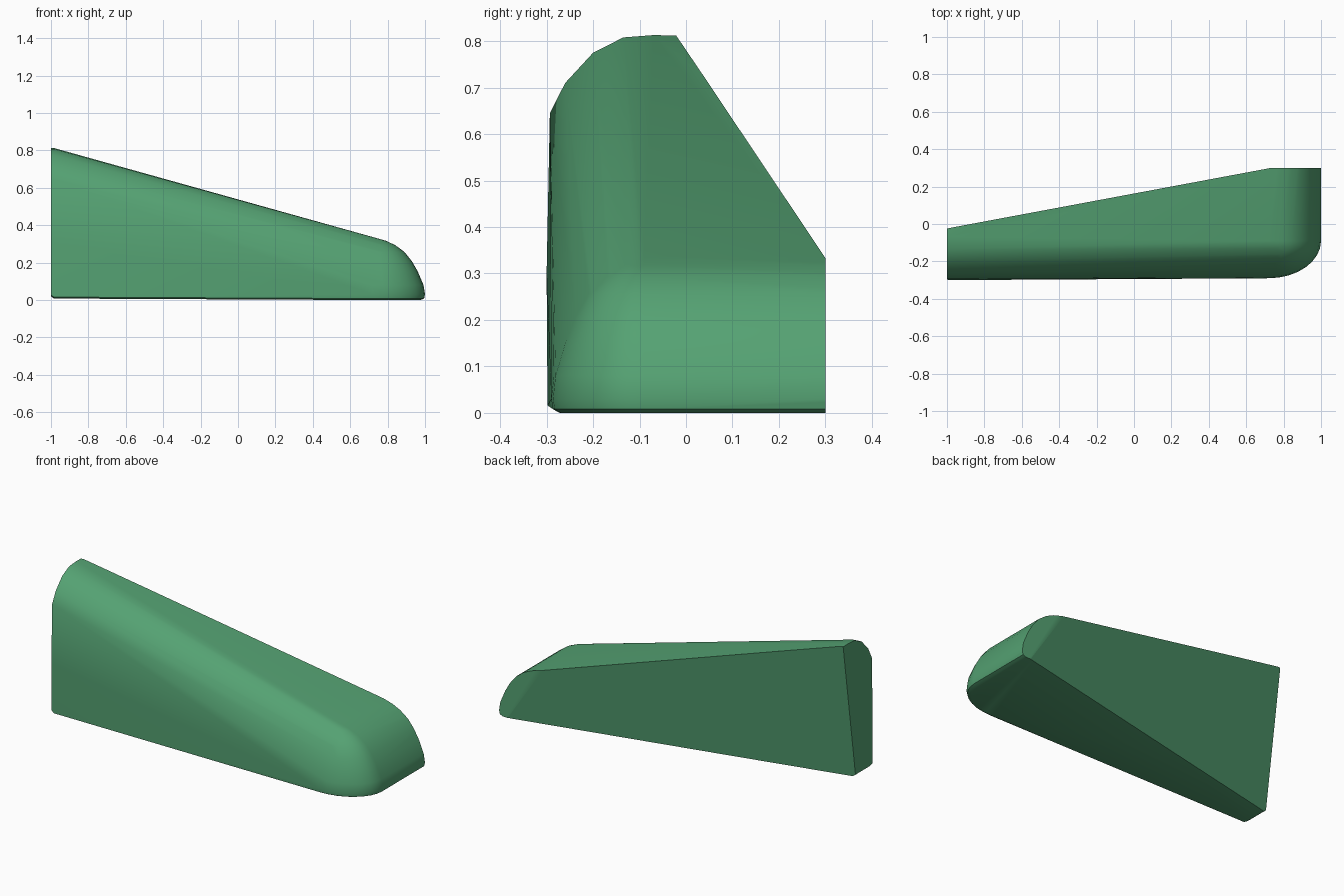
import bpy, bmesh
from math import cos, sin, pi
from mathutils import Vector

if "Cube" in bpy.data.objects:
    bpy.data.objects.remove(bpy.data.objects["Cube"])

bm = bmesh.new()


def add(x, y, z):
    bm.verts.new((x, y, z))


# tall end: flat back, rounded front shoulder, tiny edge bevel
end_profile = [(-0.275, 0.008), (-0.298, 0.016), (-0.3, 0.3), (-0.293, 0.645), (-0.26, 0.71),
               (-0.2, 0.775), (-0.135, 0.808), (-0.07, 0.813), (0.25, 0.807), (0.25, 0.008)]
for y, z in end_profile:
    add(-0.985, y, z)
    add(-1.0, y * 0.99, 0.02 + (z - 0.008) * 0.985)

# rounded nose: quarter dome at the front, straight extrusion to the back
cx, cy = 0.72, -0.09
nose_profile = [(0.255, 0.0), (0.275, 0.008), (0.28, 0.03), (0.272, 0.08), (0.24, 0.155),
                (0.21, 0.207), (0.17, 0.257), (0.12, 0.294), (0.07, 0.317), (0.0, 0.337)]
for r, z in nose_profile:
    for i in range(9):
        a = i * pi / 16
        add(cx + r * cos(a), cy - 0.2 * r / 0.28 * sin(a), z)
    add(cx + r, 0.5, z)

# skin the two ends together
hull = bmesh.ops.convex_hull(bm, input=bm.verts[:])
loose = [v for v in bm.verts if not v.link_faces]
bmesh.ops.delete(bm, geom=loose, context='VERTS')


# slice off the leaning back and the short vertical cheek
def slice_off(point, normal):
    cut = bmesh.ops.bisect_plane(bm, geom=bm.verts[:] + bm.edges[:] + bm.faces[:], dist=1e-5,
                                 plane_co=Vector(point), plane_no=Vector(normal),
                                 clear_outer=True)
    bmesh.ops.holes_fill(bm, edges=[e for e in bm.edges if e.is_boundary], sides=0)


slice_off((-1, -0.14, 0.01), (-0.227, 1, -0.144))
slice_off((0, 0.3, 0), (0, 1, 0))
bmesh.ops.remove_doubles(bm, verts=bm.verts[:], dist=1e-4)
bmesh.ops.recalc_face_normals(bm, faces=bm.faces[:])

mesh = bpy.data.meshes.new("wedge_body")
bm.to_mesh(mesh)
bm.free()
body = bpy.data.objects.new("wedge_body", mesh)
bpy.context.collection.objects.link(body)

# green finish
green = bpy.data.materials.new("green")
green.diffuse_color = (0.09, 0.36, 0.17, 1)
green.use_nodes = True
green.node_tree.nodes["Principled BSDF"].inputs["Base Color"].default_value = green.diffuse_color
mesh.materials.append(green)

bpy.context.view_layer.objects.active = body
body.select_set(True)
bpy.ops.object.shade_smooth_by_angle(angle=0.5)
